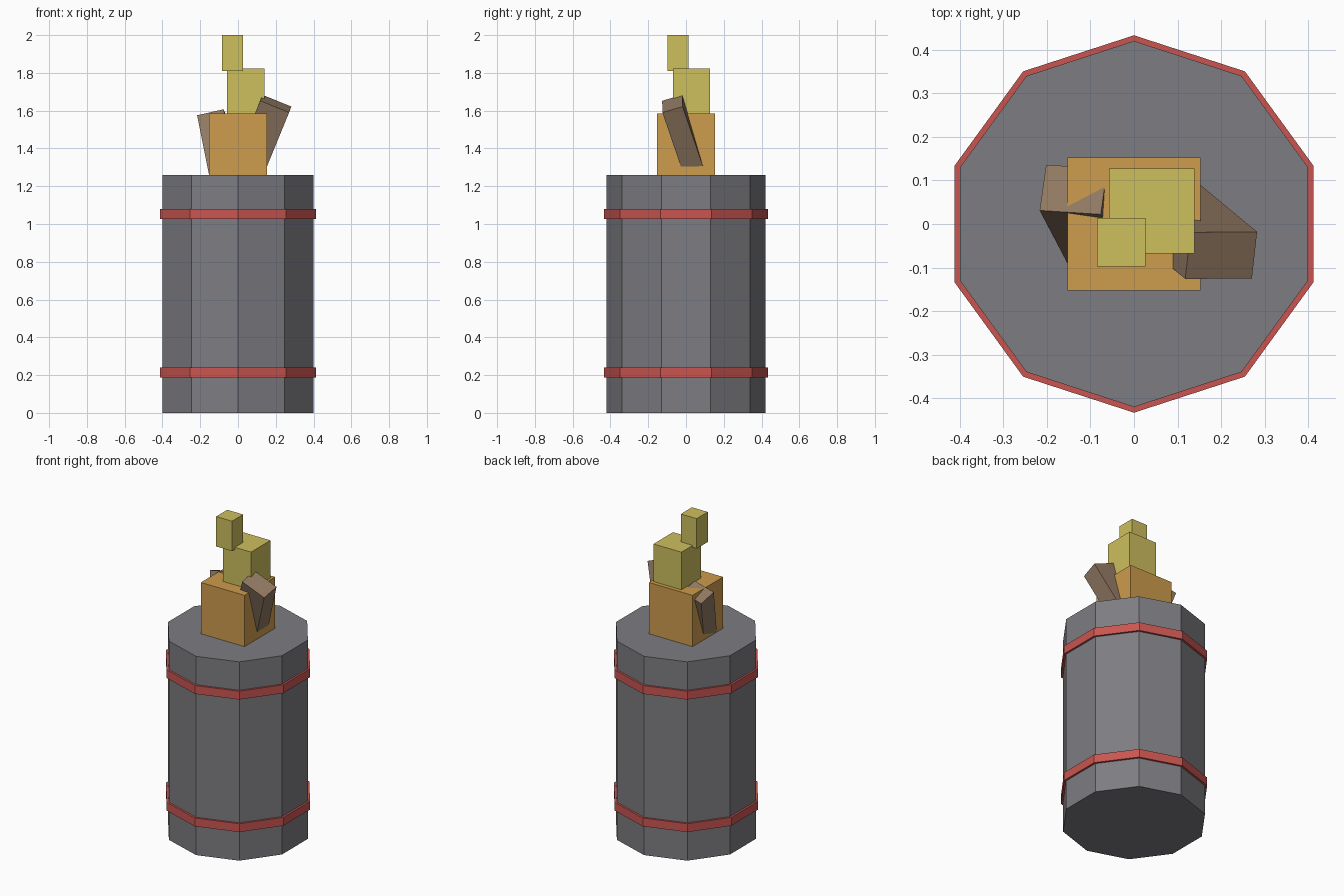
import bpy, math
from mathutils import Vector, Matrix

if "Cube" in bpy.data.objects:
    bpy.data.objects.remove(bpy.data.objects["Cube"])


def material(name, r, g, b):
    m = bpy.data.materials.new(name)
    m.diffuse_color = [(c / 255) ** 2.2 for c in (r, g, b)] + [1]
    m.use_nodes = True
    m.node_tree.nodes["Principled BSDF"].inputs["Base Color"].default_value = m.diffuse_color
    return m


GREY = material("grey metal", 124, 124, 129)
RED = material("red band", 200, 86, 82)
ORANGE = material("orange", 204, 155, 78)
YELLOW = material("yellow", 204, 189, 94)
BROWN = material("brown wood", 143, 120, 98)


def finish(name, mat):
    ob = bpy.context.object
    ob.name = name
    ob.data.materials.append(mat)
    return ob


def drum(name, radius, z0, z1, mat):
    """Ten-sided prism with a corner pointing to the front."""
    bpy.ops.mesh.primitive_cylinder_add(vertices=10, radius=radius, depth=z1 - z0,
                                        location=(0, 0, (z0 + z1) / 2))
    finish(name, mat)


def box(name, lo, hi, mat):
    lo, hi = Vector(lo), Vector(hi)
    bpy.ops.mesh.primitive_cube_add(size=1, location=(lo + hi) / 2)
    finish(name, mat).scale = hi - lo


def log(name, top, axis, side, width, depth, length):
    """Tilted box hanging from the centre of its top face."""
    d = Vector(axis).normalized()
    u = Vector(side)
    u = (u - d * u.dot(d)).normalized()
    v = d.cross(u)
    bpy.ops.mesh.primitive_cube_add(size=1)
    ob = finish(name, BROWN)
    rot = Matrix((u, v, d)).transposed().to_4x4()
    ob.matrix_world = (Matrix.Translation(Vector(top) - d * length / 2) @ rot
                       @ Matrix.Diagonal((width, depth, length, 1)))


# Barrel and its two bands
drum("barrel", 0.42, 0, 1.26, GREY)
drum("lower_band", 0.433, 0.187, 0.24, RED)
drum("upper_band", 0.433, 1.027, 1.08, RED)

# Stacked flame blocks
box("flame_base", (-0.153, -0.153, 1.26), (0.153, 0.153, 1.585), ORANGE)
box("flame_middle", (-0.057, -0.068, 1.585), (0.139, 0.127, 1.823), YELLOW)
box("flame_tip", (-0.085, -0.097, 1.81), (0.026, 0.014, 2.0), YELLOW)

# Wooden logs leaning out of the fire
log("right_log", (0.20, -0.072, 1.637), (0.41, -0.34, 1), (0.154, 0, -0.058), 0.165, 0.112, 0.4)
log("left_log", (-0.139, 0.079, 1.573), (-0.2, 0.38, 1), (0.141, -0.011, 0.026), 0.144, 0.112, 0.38)
